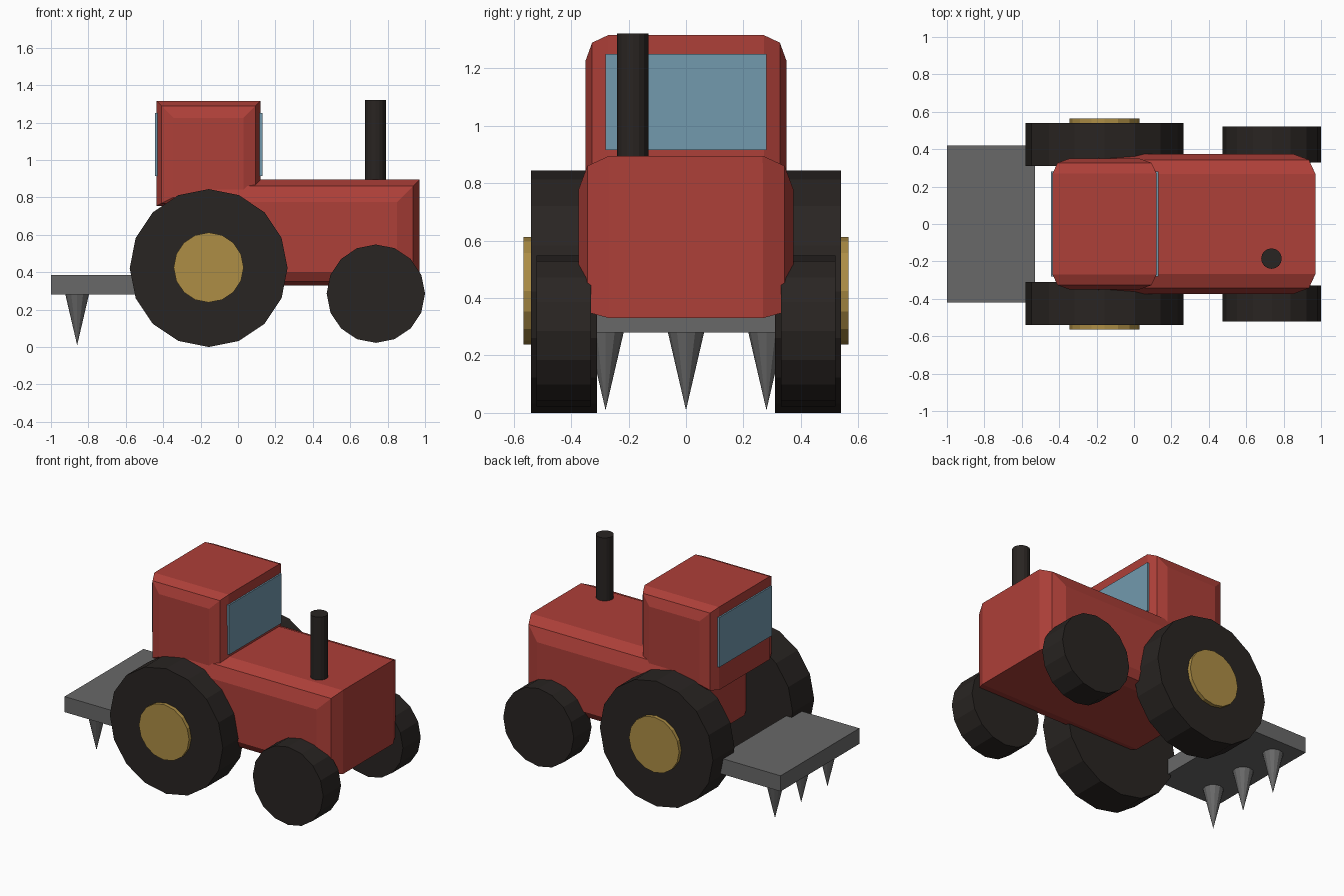
import bpy, bmesh
from math import radians
from mathutils import Matrix

if "Cube" in bpy.data.objects:
    bpy.data.objects.remove(bpy.data.objects["Cube"])


def material(name, r, g, b):
    m = bpy.data.materials.new(name)
    m.diffuse_color = (r, g, b, 1)
    m.use_nodes = True
    m.node_tree.nodes["Principled BSDF"].inputs["Base Color"].default_value = m.diffuse_color
    return m


RED = material("red_paint", 0.42, 0.05, 0.04)
RUBBER = material("dark_rubber", 0.022, 0.018, 0.016)
GOLD = material("gold_paint", 0.42, 0.27, 0.06)
GLASS = material("blue_glass", 0.17, 0.32, 0.42)
STEEL = material("grey_steel", 0.14, 0.14, 0.14)


def finish(name, bm, mat):
    me = bpy.data.meshes.new(name)
    bm.to_mesh(me)
    bm.free()
    me.materials.append(mat)
    ob = bpy.data.objects.new(name, me)
    bpy.context.collection.objects.link(ob)
    return ob


def box(name, lo, hi, mat):
    bm = bmesh.new()
    bmesh.ops.create_cube(bm, size=1)
    for v in bm.verts:
        v.co = [(a + b) / 2 + c * (b - a) for a, b, c in zip(lo, hi, v.co)]
    return finish(name, bm, mat)


def rounded_box(name, lo, hi, width, bottom, mat):
    """Box rounded on its lengthwise and upright edges, crosswise edges sharp."""
    ob = box(name, lo, hi, mat)
    me = ob.data
    weights = me.attributes.new("bevel_weight_edge", 'FLOAT', 'EDGE')
    for e in me.edges:
        a, b = (me.vertices[i].co for i in e.vertices)
        if abs(a.y - b.y) > 0.01:
            w = 0.0
        elif abs(a.z - b.z) < 0.01 and a.z < (lo[2] + hi[2]) / 2:
            w = bottom
        else:
            w = 1.0
        weights.data[e.index].value = w
    bev = ob.modifiers.new("rounding", 'BEVEL')
    bev.limit_method = 'WEIGHT'
    bev.width = width
    bev.segments = 2
    return ob


def spindle(name, centre, r1, r2, depth, mat, sides=16, axis='Z'):
    bm = bmesh.new()
    mtx = Matrix.Translation(centre)
    if axis == 'Y':
        mtx = mtx @ Matrix.Rotation(radians(90), 4, 'X')
    bmesh.ops.create_cone(bm, cap_ends=True, segments=sides, radius1=r1,
                          radius2=r2, depth=depth, matrix=mtx)
    return finish(name, bm, mat)


# Hood and cab
rounded_box("body", (-0.25, -0.375, 0.33), (0.97, 0.375, 0.895), 0.12, 0.58, RED)
rounded_box("cab", (-0.435, -0.35, 0.755), (0.12, 0.35, 1.315), 0.09, 0.5, RED)

# Front and rear windows
for name, x in (("front_window", 0.115), ("rear_window", -0.43)):
    box(name, (x - 0.015, -0.28, 0.915), (x + 0.015, 0.28, 1.25), GLASS)

# Exhaust pipe
spindle("exhaust_pipe", (0.735, -0.185, 1.07), 0.055, 0.055, 0.5, RUBBER)

# Wheels and hubs, both sides
for s, side in ((-1, "right"), (1, "left")):
    spindle(f"rear_wheel_{side}", (-0.157, s * 0.425, 0.422), 0.422, 0.422,
            0.23, RUBBER, axis='Y')
    spindle(f"rear_hub_{side}", (-0.157, s * 0.5, 0.425), 0.187, 0.187,
            0.13, GOLD, axis='Y')
    spindle(f"front_wheel_{side}", (0.737, s * 0.425, 0.285), 0.263, 0.263,
            0.19, RUBBER, axis='Y')

# Rear implement: plate with downward spikes
box("plough_plate", (-1.0, -0.42, 0.28), (-0.53, 0.42, 0.385), STEEL)
for i, y in enumerate((-0.28, 0, 0.28)):
    spindle(f"plough_spike_{i + 1}", (-0.86, y, 0.147), 0.0, 0.064, 0.275,
            STEEL, sides=12)
